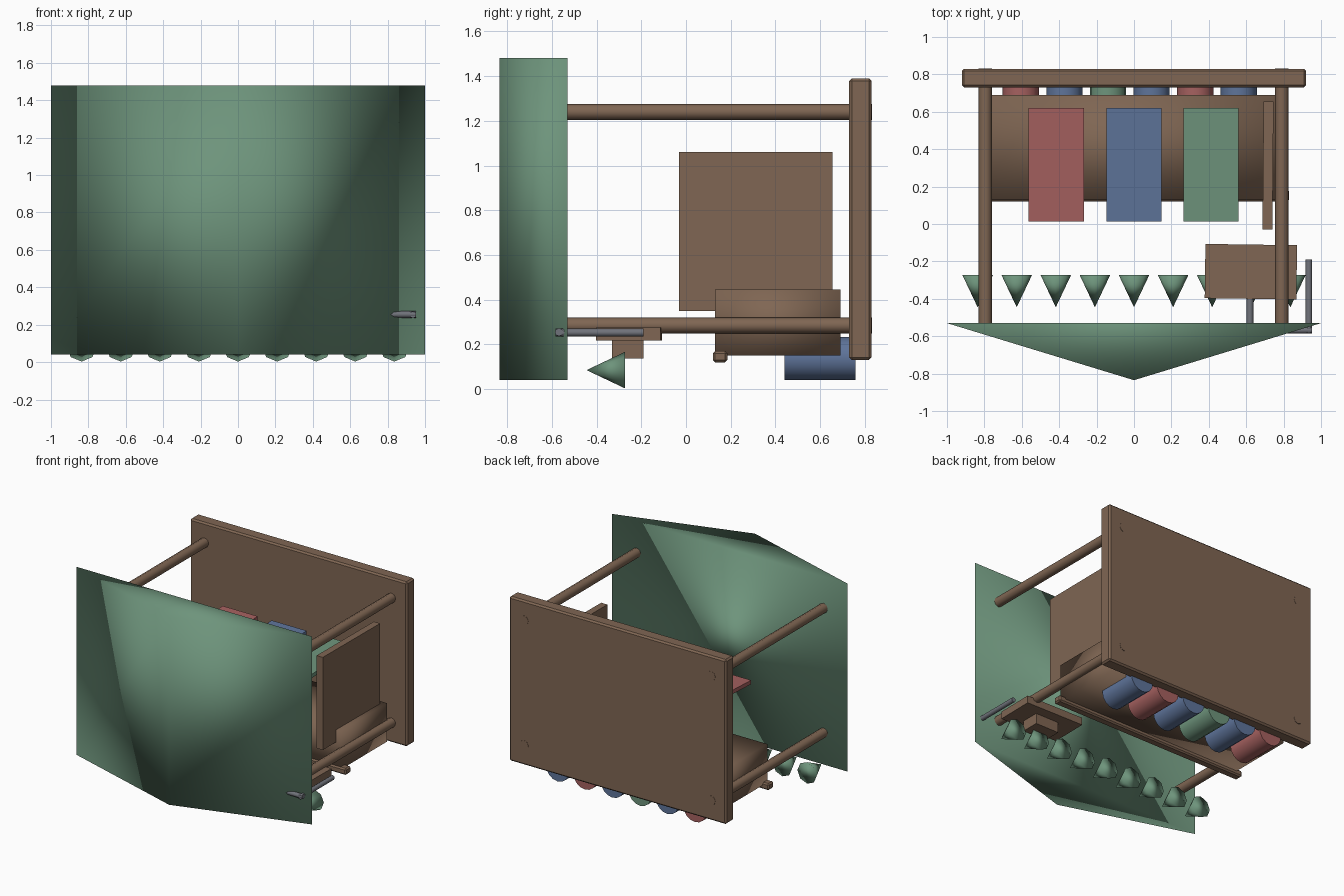
import bpy
import bmesh
import math
from mathutils import Matrix, Vector

cube = bpy.data.objects.get("Cube")
if cube:
    bpy.data.objects.remove(cube, do_unlink=True)


def to_linear(c):
    return c / 12.92 if c <= 0.04045 else ((c + 0.055) / 1.055) ** 2.4


def material(name, rgb):
    colour = [to_linear(c) for c in rgb] + [1.0]
    mat = bpy.data.materials.new(name)
    mat.use_nodes = True
    mat.diffuse_color = colour
    mat.node_tree.nodes["Principled BSDF"].inputs["Base Color"].default_value = colour
    return mat


GREEN = material("soft green", (0.43, 0.58, 0.485))
RED = material("dusty red", (0.65, 0.38, 0.375))
BLUE = material("dusty blue", (0.37, 0.455, 0.605))
BROWN = material("wood brown", (0.50, 0.40, 0.325))
GREY = material("metal grey", (0.44, 0.45, 0.48))


def add_object(name, bm, mat, smooth=None):
    """Turn a bmesh into an object; smooth is the largest smoothed edge angle."""
    bmesh.ops.recalc_face_normals(bm, faces=bm.faces)
    mesh = bpy.data.meshes.new(name)
    bm.to_mesh(mesh)
    bm.free()
    mesh.materials.append(mat)
    obj = bpy.data.objects.new(name, mesh)
    bpy.context.collection.objects.link(obj)
    if smooth:
        bpy.ops.object.select_all(action="DESELECT")
        obj.select_set(True)
        bpy.context.view_layer.objects.active = obj
        bpy.ops.object.shade_smooth_by_angle(angle=math.radians(smooth))
    return obj


def box(name, xs, ys, zs, mat, smooth=None, bevel=0, tilt=None):
    spans = (xs, ys, zs)
    centre = Vector([(a + b) / 2 for a, b in spans])
    size = Vector([b - a for a, b in spans])
    bm = bmesh.new()
    bmesh.ops.create_cube(bm, size=1, matrix=Matrix.Diagonal(size).to_4x4())
    if bevel:
        bmesh.ops.bevel(bm, geom=bm.edges[:], offset=bevel, segments=1, affect="EDGES")
    obj = add_object(name, bm, mat, smooth)
    obj.location = centre
    if tilt:
        obj.rotation_euler = [math.radians(a) for a in tilt]
    return obj


def rod(name, start, end, r1, mat, r2=None, sides=8, smooth=50):
    """A round bar or cone between two points."""
    start, end = Vector(start), Vector(end)
    axis = end - start
    turn = axis.to_track_quat("Z", "Y").to_matrix().to_4x4()
    bm = bmesh.new()
    bmesh.ops.create_cone(bm, cap_ends=True, segments=sides, radius1=r1,
                          radius2=r1 if r2 is None else r2, depth=axis.length,
                          matrix=Matrix.Translation((start + end) / 2) @ turn)
    return add_object(name, bm, mat, smooth)


# Wedge-shaped front shield
bm = bmesh.new()
low = [bm.verts.new(p) for p in ((-1, -0.53, 0.04), (0, -0.835, 0.04), (1, -0.53, 0.04))]
base = bm.faces.new(low)
top = bmesh.ops.extrude_face_region(bm, geom=[base])["geom"]
bmesh.ops.translate(bm, vec=(0, 0, 1.44),
                    verts=[v for v in top if isinstance(v, bmesh.types.BMVert)])
add_object("front_shield", bm, GREEN, smooth=180)

# Back board and the four bars that tie it to the shield
box("back_board", (-0.92, 0.92), (0.73, 0.83), (0.13, 1.39), BROWN, bevel=0.012)
for x, side in ((-0.795, "right"), (0.79, "left")):
    for z, level in ((0.285, "lower"), (1.24, "upper")):
        rod(f"{level}_{side}_bar", (x, -0.53, z), (x, 0.832, z), 0.036, BROWN)

# Bench with its front beam, and the side panel
box("bench", (-0.78, 0.78), (0.13, 0.69), (0.15, 0.445), BROWN, smooth=180)
box("bench_beam", (-0.83, 0.83), (0.12, 0.185), (0.12, 0.17), BROWN, bevel=0.01)
box("side_panel", (0.69, 0.743), (-0.03, 0.655), (0.35, 1.06), BROWN, tilt=(0, 0, -0.5))

# Three coloured sheets above the bench
for x, mat, label in ((-0.415, RED, "red"), (0, BLUE, "blue"), (0.412, GREEN, "green")):
    box(f"{label}_sheet", (x - 0.148, x + 0.148), (0.015, 0.62), (0.815, 0.845), mat,
        tilt=(2.5, 0, 0))

# Row of rolls stored under the bench
for i, mat in enumerate((RED, BLUE, GREEN, BLUE, RED, BLUE)):
    x = -0.605 + 0.233 * i
    rod(f"roll_{i + 1}", (x, 0.44, 0.137), (x, 0.757, 0.137), 0.097, mat, sides=16)

# Row of cones behind the shield
for i in range(9):
    x = (i - 4) * 0.209
    rod(f"cone_{i + 1}", (x, -0.272, 0.085), (x, -0.445, 0.085), 0.082, GREEN,
        r2=0, smooth=180)

# Small shelf with the block beneath it
box("shelf", (0.38, 0.87), (-0.4, -0.11), (0.218, 0.275), BROWN, tilt=(0, 0, -0.8))
box("shelf_block", (0.53, 0.73), (-0.33, -0.19), (0.138, 0.23), BROWN)

# Bent metal handle passing through the shield
rod("handle_inner_arm", (0.62, -0.57, 0.255), (0.62, -0.3, 0.255), 0.018, GREY)
rod("handle_cross_arm", (0.62, -0.568, 0.255), (0.952, -0.568, 0.255), 0.018, GREY)
rod("handle_outer_arm", (0.935, -0.583, 0.253), (0.935, -0.19, 0.253), 0.018, GREY)
